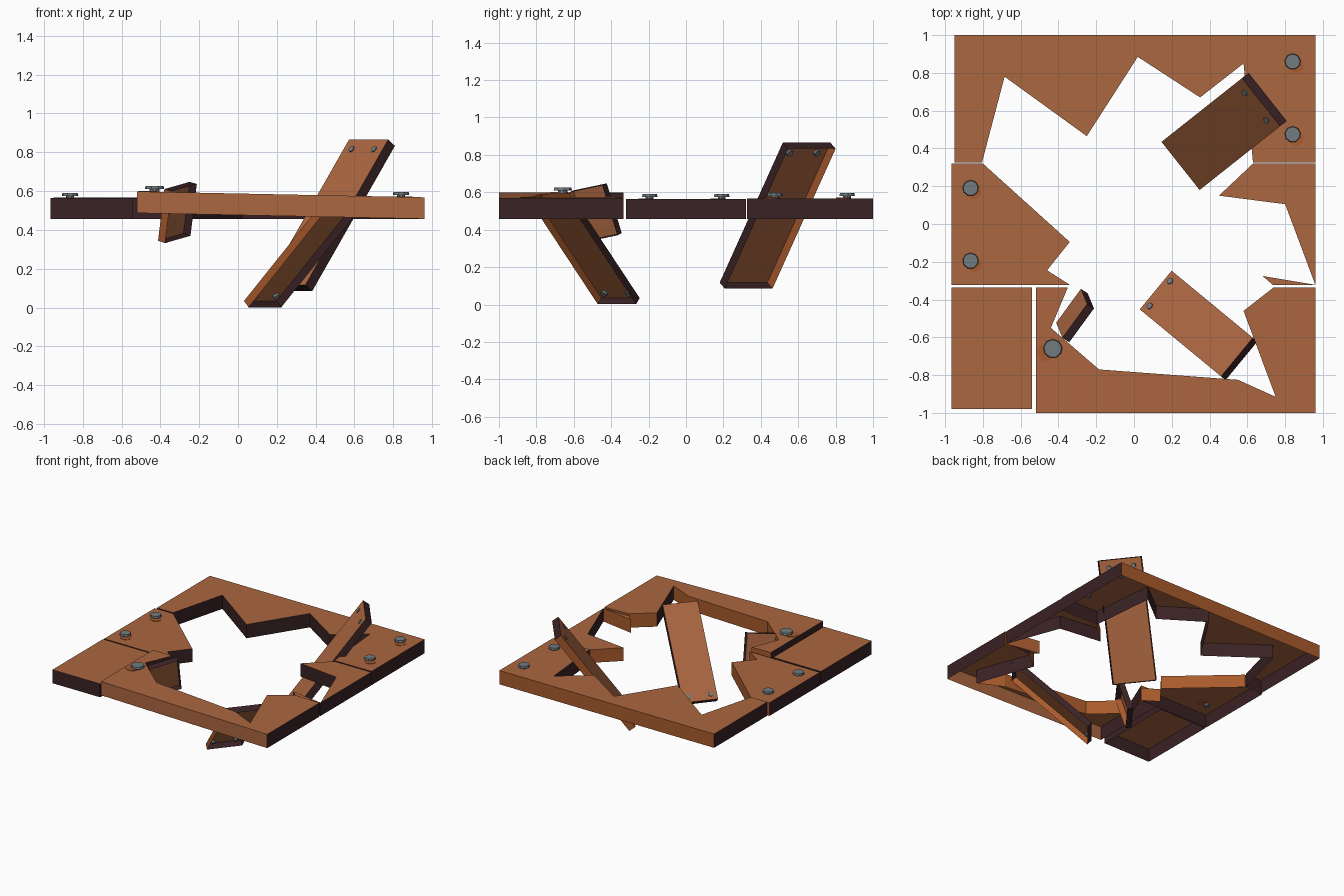
import bpy, bmesh, math
from mathutils import Vector, Matrix

if "Cube" in bpy.data.objects:
    bpy.data.objects.remove(bpy.data.objects["Cube"])


def material(name, rgb):
    m = bpy.data.materials.new(name)
    m.diffuse_color = (*rgb, 1)
    m.use_nodes = True
    m.node_tree.nodes["Principled BSDF"].inputs["Base Color"].default_value = m.diffuse_color
    return m


WOOD = material("brown_wood", (0.41, 0.135, 0.052))
DARK = material("dark_end_grain", (0.042, 0.016, 0.018))
RUST = material("orange_edge_wood", (0.40, 0.105, 0.026))
IRON = material("grey_iron", (0.17, 0.20, 0.22))
TIMBER = [WOOD, DARK, RUST]


def finish(bm, name, mats, rule=None, matrix=None, hollow=False):
    bmesh.ops.recalc_face_normals(bm, faces=bm.faces)
    bm.normal_update()
    if rule:
        for f in bm.faces:
            f.material_index = rule(f)
    if hollow:  # planks are shells, open underneath
        under = [f for f in bm.faces if f.normal.z < -0.7]
        bmesh.ops.delete(bm, geom=under, context='FACES_ONLY')
    me = bpy.data.meshes.new(name)
    bm.to_mesh(me)
    bm.free()
    for m in mats:
        me.materials.append(m)
    ob = bpy.data.objects.new(name, me)
    bpy.context.collection.objects.link(ob)
    if matrix:
        ob.matrix_world = matrix
    return ob


def slab(name, outline, z0=0.457, z1=0.568, lift=0.0, all_dark=False):
    """Broken floor plank: outline extruded upward, left end optionally lifted."""
    bm = bmesh.new()
    face = bm.faces.new([bm.verts.new((x, y, z0)) for x, y in outline])
    new = bmesh.ops.extrude_face_region(bm, geom=[face])["geom"]
    for v in new:
        if isinstance(v, bmesh.types.BMVert):
            v.co.z = z1
    if not any(f.normal.z < -0.7 or f is face for f in bm.faces) or not face.is_valid:
        bm.faces.new([v for v in bm.verts if v.co.z == z0][:len(outline)])
    for v in bm.verts:
        v.co.z += lift * (0.96 - v.co.x) / 1.48

    def rule(f):
        n = f.normal
        if abs(n.z) > 0.7:
            return 0
        if all_dark:
            return 1
        if n.y < -0.9 and f.calc_center_median().y < -0.98:
            return 0
        return 2 if n.y > 0.3 else 1
    return finish(bm, name, TIMBER, rule, hollow=True)


def cylinder(bm, r0, r1, z0, z1, sides, x=0, y=0):
    bmesh.ops.create_cone(bm, cap_ends=True, segments=sides, radius1=r0, radius2=r1,
                          depth=z1 - z0, matrix=Matrix.Translation((x, y, (z0 + z1) / 2)))


def bolt(name, x, y, r, top, dx=0.018):
    """Flat-headed bolt on a shank, with a worn ring on the wood."""
    bm = bmesh.new()
    cylinder(bm, r, r * 0.92, top + 0.012, top + 0.028, 9)
    cylinder(bm, r * 0.5, r * 0.5, top - 0.02, top + 0.013, 9)
    finish(bm, name, [IRON], matrix=Matrix.Translation((x, y, 0)))
    bm = bmesh.new()
    cylinder(bm, r * 0.95, r * 0.95, top - 0.003, top + 0.003, 9)
    finish(bm, name + "_worn_ring", [RUST], matrix=Matrix.Translation((x + dx, y - 0.02, 0)))


def loose_plank(name, center, heading, pitch, size, roll=0, nails=()):
    """Fallen plank: box shell, open underneath, leaning up along its heading."""
    h = Vector((*heading, 0)).normalized()
    c, s = math.cos(math.radians(pitch)), math.sin(math.radians(pitch))
    u = h * c + Vector((0, 0, s))
    n = -h * s + Vector((0, 0, c))
    w = n.cross(u)
    rot = Matrix((u, w, n)).transposed()
    mat = Matrix.Translation(center) @ rot.to_4x4() @ Matrix.Rotation(math.radians(roll), 4, 'Z')
    bm = bmesh.new()
    bmesh.ops.create_cube(bm, size=1, matrix=Matrix.Diagonal((*size, 1)))

    def rule(f):
        if abs(f.normal.z) > 0.8:
            return 0
        if abs(f.normal.x) > 0.8:
            return 1
        return 1 if (rot @ f.normal).x > 0 else 2
    finish(bm, name, TIMBER, rule, mat, hollow=True)
    if nails:
        bm = bmesh.new()
        t = size[2] / 2
        for x, y in nails:
            cylinder(bm, 0.018, 0.018, t - 0.015, t + 0.006, 8, x, y)
            cylinder(bm, 0.018, 0.018, t - 0.016, t - 0.004, 8, x, y)
        finish(bm, name + "_nails", [IRON], matrix=mat)


# Broken floor planks
slab("back_plank", [(-.95, 1), (.96, 1), (.96, .325), (.63, .325), (.58, .85), (.35, .67),
                    (.02, .885), (-.25, .465), (-.685, .78), (-.805, .325), (-.95, .325)])
slab("middle_left_plank", [(-.965, .32), (-.80, .32), (-.34, -.095), (-.46, -.245),
                           (-.34, -.322), (-.965, -.322)], z1=0.563)
slab("middle_right_plank", [(.63, .32), (.96, .32), (.96, -.322), (.80, .105), (.45, .15)], z1=0.563)
slab("middle_right_splinter", [(.68, -.275), (.96, -.322), (.735, -.322)], z1=0.563)
slab("front_left_plank", [(-.965, -.335), (-.54, -.335), (-.54, -.98), (-.965, -.98)],
     z1=0.565, all_dark=True)
slab("front_plank", [(-.52, -.335), (-.35, -.335), (-.44, -.55), (-.185, -.77), (.55, -.825),
                     (.75, -.915), (.58, -.46), (.74, -.335), (.96, -.335), (.96, -1), (-.52, -1)],
     lift=0.03)

# Loose fallen planks
loose_plank("tall_loose_plank", (.477, .49, .475), (.783, .62), 54, (.925, .325, .055),
            nails=[(.40, -.093), (.40, .093)])
loose_plank("low_loose_plank", (.342, -.537, .287), (.77, -.635), 44, (.775, .265, .045),
            nails=[(-.345, -.085), (-.345, .085)])
loose_plank("small_splinter", (-.312, -.485, .49), (.83, -.55), 75, (.28, .225, .045), roll=-10)

# Bolts in the floor
for i, (x, y) in enumerate([(.84, .86), (.84, .475), (-.865, .19), (-.865, -.195)]):
    bolt(f"bolt_{i + 1}", x, y, 0.043, 0.568 if x > 0 else 0.563)
bolt("large_bolt", -.43, -.66, 0.051, 0.598, dx=-0.035)
